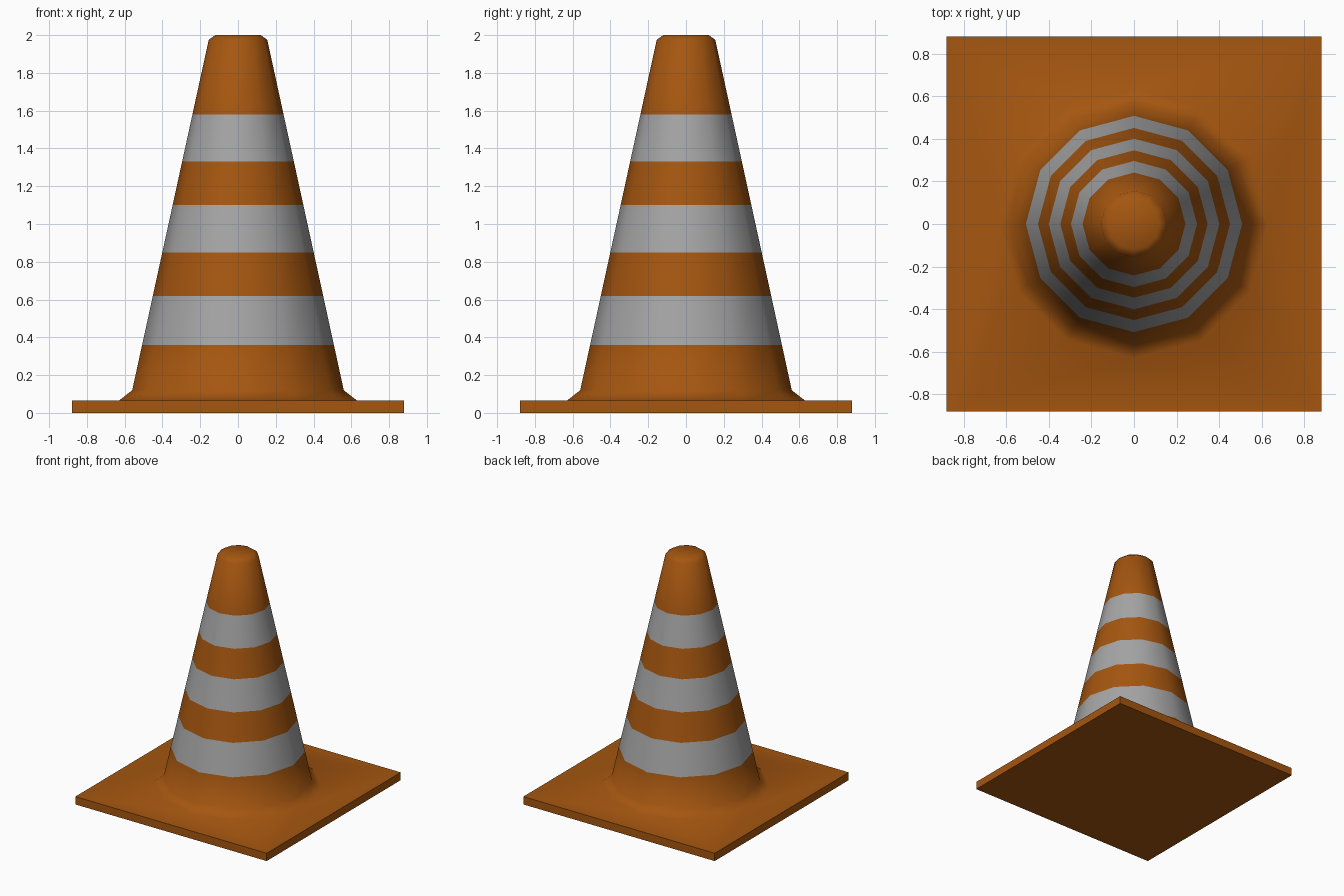
import bpy, bmesh, math

if "Cube" in bpy.data.objects:
    bpy.data.objects.remove(bpy.data.objects["Cube"])

SIDES = 12
BASE_HALF = 0.88
BASE_TOP = 0.065
STRIPES = [(0.36, 0.62), (0.85, 1.10), (1.33, 1.58)]


def material(name, rgb):
    m = bpy.data.materials.new(name)
    m.diffuse_color = (*rgb, 1.0)
    m.use_nodes = True
    m.node_tree.nodes["Principled BSDF"].inputs["Base Color"].default_value = m.diffuse_color
    return m


def wall_radius(z):
    # straight taper of the cone wall
    return 0.56 + (0.155 - 0.56) * (z - 0.12) / (1.975 - 0.12)


bm = bmesh.new()


def ring(r, z, n=SIDES, start=0.0):
    return [bm.verts.new((r * math.cos(start + 2 * math.pi * i / n),
                          r * math.sin(start + 2 * math.pi * i / n), z))
            for i in range(n)]


def bridge(a, b, mat=0):
    n = len(a)
    for i in range(n):
        f = bm.faces.new((a[i], a[(i + 1) % n], b[(i + 1) % n], b[i]))
        f.material_index = mat


def loop_edges(loop):
    return [bm.edges.get((loop[i], loop[(i + 1) % len(loop)])) for i in range(len(loop))]


# square base plate
corner = BASE_HALF * math.sqrt(2)
low = ring(corner, 0.0, 4, math.pi / 4)
high = ring(corner, BASE_TOP, 4, math.pi / 4)
bridge(low, high)
bm.faces.new(low[::-1])

# cone: flared foot, striped wall, chamfered tip
heights = [z for s in STRIPES for z in s]
profile = ([(0.63, BASE_TOP), (0.56, 0.12)]
           + [(wall_radius(z), z) for z in heights]
           + [(0.155, 1.975), (0.12, 2.0)])
rings = [ring(r, z) for r, z in profile]
for k in range(len(rings) - 1):
    mid = (profile[k][1] + profile[k + 1][1]) / 2
    bridge(rings[k], rings[k + 1], int(any(a < mid < b for a, b in STRIPES)))
bm.faces.new(rings[-1])

# plate top around the foot of the cone
bmesh.ops.triangle_fill(bm, use_beauty=True, use_dissolve=False,
                        edges=loop_edges(high) + loop_edges(rings[0]),
                        normal=(0, 0, 1))
bmesh.ops.recalc_face_normals(bm, faces=bm.faces[:])
for f in bm.faces:
    f.smooth = True

mesh = bpy.data.meshes.new("traffic_cone")
bm.to_mesh(mesh)
bm.free()
mesh.materials.append(material("orange", (0.376, 0.093, 0.005)))
mesh.materials.append(material("stripe grey", (0.376, 0.376, 0.376)))
mesh.set_sharp_from_angle(angle=math.radians(50))
obj = bpy.data.objects.new("traffic_cone", mesh)
bpy.context.collection.objects.link(obj)
